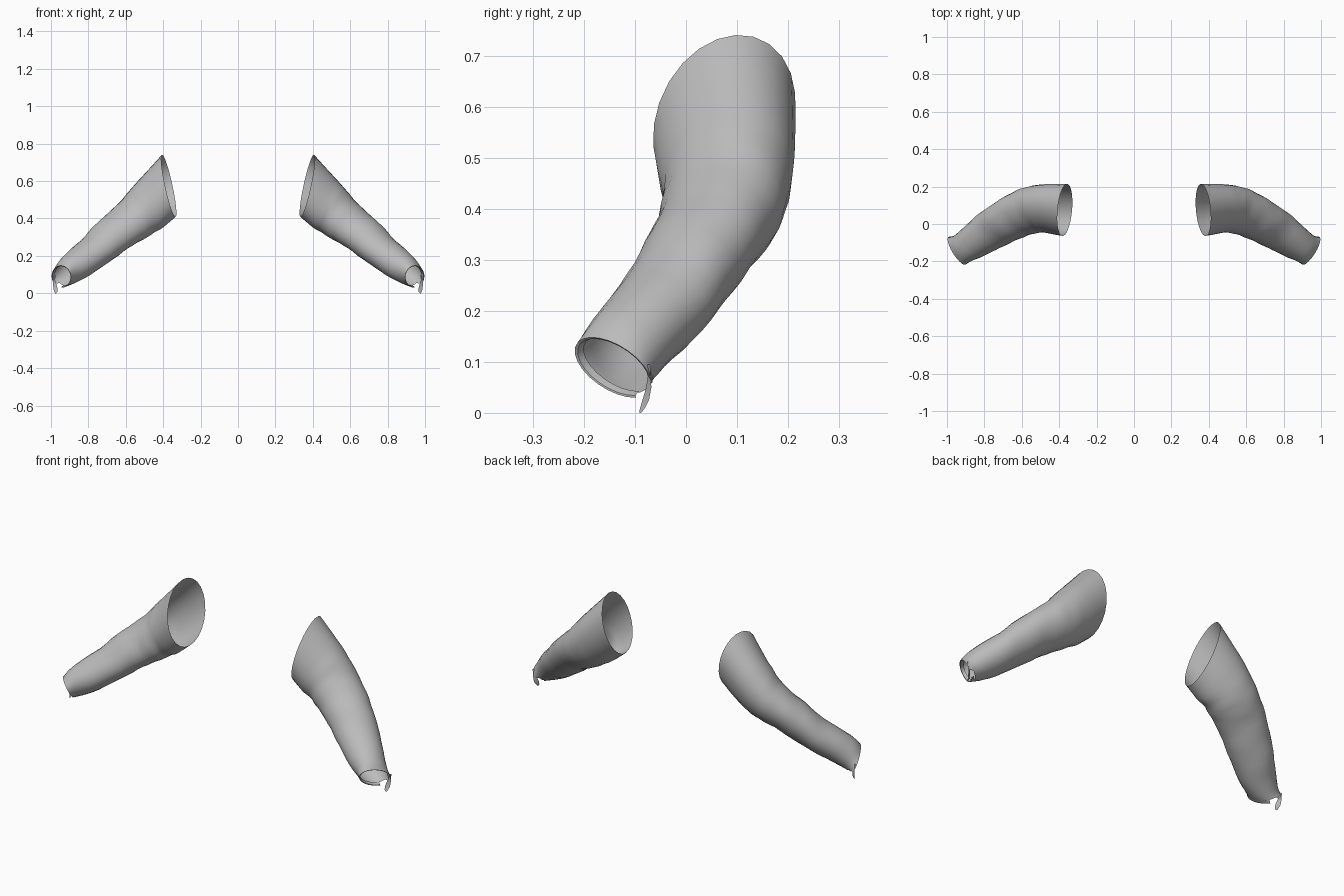
import bpy, bmesh, math
from mathutils import Vector as V

if "Cube" in bpy.data.objects:
    bpy.data.objects.remove(bpy.data.objects["Cube"])

cloth = bpy.data.materials.new("grey cloth")
cloth.diffuse_color = (0.5, 0.5, 0.5, 1)
cloth.use_nodes = True
cloth.node_tree.nodes["Principled BSDF"].inputs["Base Color"].default_value = cloth.diffuse_color

SIDES, STEPS = 24, 3

# sleeve sections from shoulder to cuff: centre, half-vector to back, half-vector to top
SECTIONS = [
    ((.37, .075, .575), (-.008, .139, .052), (.04, -.014, .158)),
    ((.45, .08, .495), (.010, .134, .025), (.05, 0, .14)),
    ((.51, .08, .443), (.03, .125, .005), (.052, 0, .124)),
    ((.56, .07, .395), (.04, .118, -.005), (.053, .008, .108)),
    ((.625, .045, .345), (.05, .104, -.015), (.055, .015, .092)),
    ((.70, .005, .285), (.049, .092, -.03), (.06, .02, .083)),
    ((.78, -.043, .215), (.047, .081, -.039), (.055, .025, .073)),
    ((.86, -.098, .155), (.042, .073, -.034), (.046, .015, .071)),
    ((.915, -.130, .115), (.044, .069, -.025), (.032, -.005, .065)),
    ((.945, -.143, .089), (.050, .070, -.012), (.013, -.028, .058)),
]


def spline(a, b, c, d, t):
    return 0.5 * (2*b + (c-a)*t + (2*a-5*b+4*c-d)*t*t + (3*b-a-3*c+d)*t**3)


def make_object(name, bm):
    bmesh.ops.recalc_face_normals(bm, faces=bm.faces)
    me = bpy.data.meshes.new(name)
    bm.to_mesh(me)
    bm.free()
    me.materials.append(cloth)
    ob = bpy.data.objects.new(name, me)
    bpy.context.collection.objects.link(ob)
    bpy.ops.object.select_all(action='DESELECT')
    ob.select_set(True)
    bpy.context.view_layer.objects.active = ob
    bpy.ops.object.shade_smooth_by_angle(angle=math.radians(50))
    ob.modifiers.new("other arm", 'MIRROR')
    return ob


# smooth the sections into closely spaced rings
rows = [[V(p) for p in s] for s in SECTIONS]
rings = []
n = len(rows)
for i in range(n - 1):
    quad = [rows[max(0, min(n - 1, i + k))] for k in (-1, 0, 1, 2)]
    for s in range(STEPS):
        rings.append([spline(*(q[k] for q in quad), s / STEPS) for k in range(3)])
rings.append(rows[-1])

# sleeve tube with shallow folds and a fuller upper front at the elbow
bm = bmesh.new()
loops = []
last = len(rings) - 1
for r, (c, u, w) in enumerate(rings):
    fade = math.sin(math.pi * r / last)
    elbow = .06 * math.exp(-((r - 12) / 4) ** 2)
    loop = []
    for k in range(SIDES):
        a = 2 * math.pi * k / SIDES
        fold = 1 + .010 * fade * math.sin(1.5 * r + 2 * a) + .007 * fade * math.sin(2.3 * r - 3 * a)
        fold += elbow * max(0, math.cos(a - math.radians(130))) ** 3
        loop.append(bm.verts.new(c + fold * (u * math.cos(a) + w * math.sin(a))))
    loops.append(loop)

# turned-in cuff hem
c, u, w = rows[-1]
inward = V((-.012, .010, .007))
for scale, shift in ((.94, .1), (.90, 1.0)):
    loops.append([bm.verts.new(c + inward * shift + scale * (
        u * math.cos(2 * math.pi * k / SIDES) + w * math.sin(2 * math.pi * k / SIDES)))
        for k in range(SIDES)])

# skin the rings, leaving a slit at the back underside of the cuff
for r in range(len(loops) - 1):
    for k in range(SIDES):
        if r >= last - 2 and SIDES - 5 <= k <= SIDES - 3:
            continue
        j = (k + 1) % SIDES
        bm.faces.new((loops[r][k], loops[r][j], loops[r+1][j], loops[r+1][k]))
make_object("sleeves", bm)

# hanging cuff tab: centre line and half width
TAB = [((.985, -.076, .095), .011), ((.986, -.072, .072), .006),
       ((.980, -.073, .050), .010), ((.976, -.079, .025), .013),
       ((.974, -.086, .008), .009), ((.975, -.090, 0), .003)]
bm = bmesh.new()
side = V((.85, .5, 0))
pairs = [(bm.verts.new(V(p) - side * h), bm.verts.new(V(p) + side * h)) for p, h in TAB]
for (a, b), (d, e) in zip(pairs, pairs[1:]):
    bm.faces.new((a, b, e, d))
make_object("cuff_tabs", bm)
